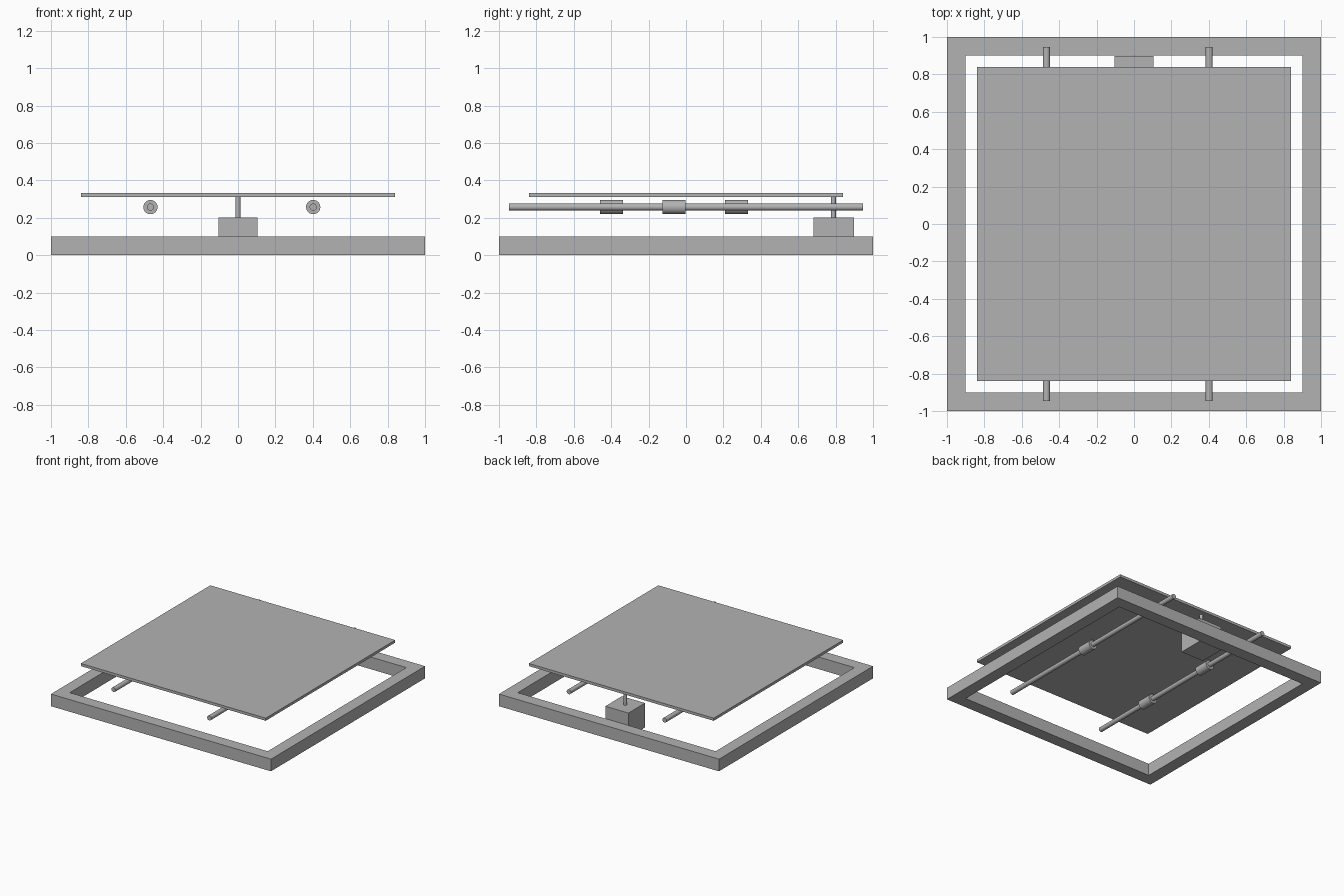
import bpy
import math

cube = bpy.data.objects.get("Cube")
if cube:
    bpy.data.objects.remove(cube, do_unlink=True)

grey = bpy.data.materials.new("plain_grey")
grey.use_nodes = True
colour = (0.45, 0.45, 0.45, 1)
grey.diffuse_color = colour
grey.node_tree.nodes["Principled BSDF"].inputs["Base Color"].default_value = colour


def box(name, low, high):
    """Axis-aligned box between two corners."""
    centre = [(a + b) / 2 for a, b in zip(low, high)]
    bpy.ops.mesh.primitive_cube_add(size=1, location=centre)
    ob = bpy.context.object
    ob.name = name
    ob.scale = [b - a for a, b in zip(low, high)]
    bpy.ops.object.transform_apply(location=False, rotation=False, scale=True)
    ob.data.materials.append(grey)
    return ob


def cylinder(name, centre, radius, length, along_y=True):
    """Smooth round bar, lying along y or standing upright."""
    turn = (math.pi / 2, 0, 0) if along_y else (0, 0, 0)
    bpy.ops.mesh.primitive_cylinder_add(vertices=48, radius=radius, depth=length,
                                        location=centre, rotation=turn)
    ob = bpy.context.object
    ob.name = name
    ob.data.materials.append(grey)
    bpy.ops.object.shade_smooth_by_angle(angle=math.radians(40))
    return ob


# Open square base frame, built as a mitred ring
OUTER, INNER, HEIGHT = 1.0, 0.9, 0.1
corners = [(-1, -1), (1, -1), (1, 1), (-1, 1)]
verts = [(x * r, y * r, z) for r, z in
         ((OUTER, 0), (OUTER, HEIGHT), (INNER, HEIGHT), (INNER, 0)) for x, y in corners]
faces = []
for ring in range(4):
    following = (ring + 1) % 4
    for i in range(4):
        j = (i + 1) % 4
        faces.append((ring * 4 + i, ring * 4 + j, following * 4 + j, following * 4 + i))
mesh = bpy.data.meshes.new("base_frame")
mesh.from_pydata(verts, [], faces)
mesh.materials.append(grey)
frame = bpy.data.objects.new("base_frame", mesh)
bpy.context.collection.objects.link(frame)

# Flat bed plate
box("bed_plate", (-0.84, -0.84, 0.311), (0.84, 0.84, 0.333))

# Motor block with its upright shaft
box("motor_block", (-0.105, 0.682, 0), (0.105, 0.897, 0.2))
cylinder("motor_shaft", (0, 0.788, 0.255), 0.013, 0.112, along_y=False)

# Guide rods with their sliding bearings: two on one rod, one on the other
ROD_Z = 0.257
for side, x, stops in (("right", -0.468, (-0.397, 0.27)), ("left", 0.402, (-0.063,))):
    cylinder(f"{side}_guide_rod", (x, 0, ROD_Z), 0.019, 1.895)
    for n, y in enumerate(stops, 1):
        cylinder(f"{side}_bearing_{n}", (x, y, ROD_Z), 0.038, 0.123)
